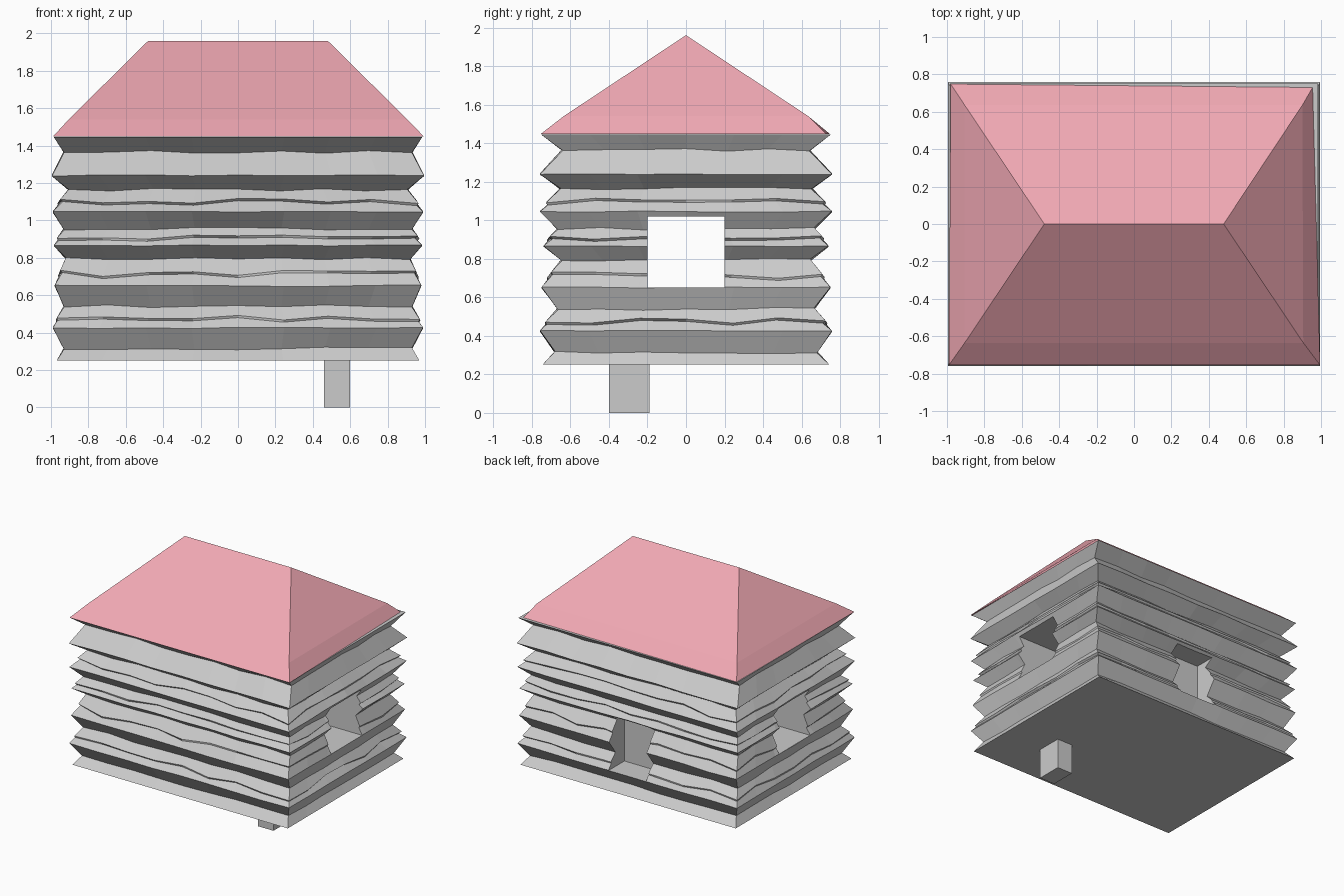
import bpy, bmesh, random
from mathutils import Vector

if "Cube" in bpy.data.objects:
    bpy.data.objects.remove(bpy.data.objects["Cube"])

random.seed(4)
NX, NY = 8, 6  # columns along long and short walls


def make_object(name, bm):
    bmesh.ops.recalc_face_normals(bm, faces=bm.faces[:])
    me = bpy.data.meshes.new(name)
    bm.to_mesh(me)
    bm.free()
    ob = bpy.data.objects.new(name, me)
    bpy.context.collection.objects.link(ob)
    return ob


def box(name, lo, hi):
    bm = bmesh.new()
    bmesh.ops.create_cube(bm, size=1)
    for v in bm.verts:
        v.co = Vector([(a + b) / 2 + c * (b - a) for a, b, c in zip(lo, hi, v.co)])
    return make_object(name, bm)


def perimeter():
    # unit rectangle outline, subdivided
    pts = [(-1 + 2 * i / NX, -1) for i in range(NX)]
    pts += [(1, -1 + 2 * i / NY) for i in range(NY)]
    return pts + [(-x, -y) for x, y in pts]


def loft(bm, rings):
    loops = [[bm.verts.new(p) for p in ring] for ring in rings]
    n = len(loops[0])
    for a, b in zip(loops, loops[1:]):
        for i in range(n):
            j = (i + 1) % n
            bm.faces.new((a[i], a[j], b[j], b[i]))
    bm.faces.new(loops[0][::-1])
    bm.faces.new(loops[-1])


# Stacked log walls: zigzag profile as (half width, half depth, height)
profile = [(.97, .745, .25), (.93, .68, .315), (.99, .758, .425), (.93, .665, .54),
           (.98, .75, .65), (.92, .645, .795), (.985, .74, .865), (.93, .665, .955),
           (.99, .758, 1.045), (.905, .65, 1.165), (.995, .758, 1.24),
           (.93, .64, 1.365), (.985, .752, 1.445)]
outline = perimeter()
rings = []
for k, (w, d, z) in enumerate(profile):
    outer = k % 2 == 0
    jit = .004 if outer else .008
    rings.append([(x * w, y * d, z + (random.uniform(-jit, jit) if 0 < k < 12 else 0))
                  for x, y in outline])
    # shallow uneven split along the upper half of each log
    if outer and 2 <= k <= 8:
        w2, d2, z2 = profile[k + 1]
        low, high = [], []
        for x, y in outline:
            t = random.uniform(.25, .5)
            s = random.uniform(0, .016)
            a, b, c = w + (w2 - w) * t, d + (d2 - d) * t, z + (z2 - z) * t
            low.append((x * (a - s), y * (b - s), c))
            high.append((x * a, y * b, c + .012))
        rings += [low, high]
bm = bmesh.new()
loft(bm, rings)
walls = make_object("log_walls", bm)

# Side windows run straight through; the back has a shallow recess
cutters = [box("window_cutter", (-1.5, -.2, .65), (1.5, .2, 1.02)),
           box("back_recess_cutter", (-.17, .55, .42), (.17, 1.2, .85))]
for c in cutters:
    c.hide_render = True
    c.hide_viewport = True
    c.display_type = 'WIRE'
    m = walls.modifiers.new(c.name, 'BOOLEAN')
    m.operation = 'DIFFERENCE'
    m.solver = 'EXACT'
    m.object = c

# Hipped roof with a slightly clipped back right corner
bm = bmesh.new()
loft(bm, [[(-.99, -.755, 1.447), (.995, -.755, 1.447), (.955, .73, 1.447), (-.98, .748, 1.447)],
          [(-.905, -.635, 1.54), (.905, -.635, 1.54), (.9, .635, 1.54), (-.905, .635, 1.54)],
          [(-.48, -.001, 1.96), (.48, -.001, 1.96), (.48, .001, 1.96), (-.48, .001, 1.96)]])
roof = make_object("roof", bm)
mat = bpy.data.materials.new("roof_red")
mat.diffuse_color = (.87, .39, .45, 1)
mat.use_nodes = True
mat.node_tree.nodes["Principled BSDF"].inputs["Base Color"].default_value = mat.diffuse_color
roof.data.materials.append(mat)

# Short support post under the floor
box("support_post", (.46, -.4, 0), (.6, -.19, .27))
